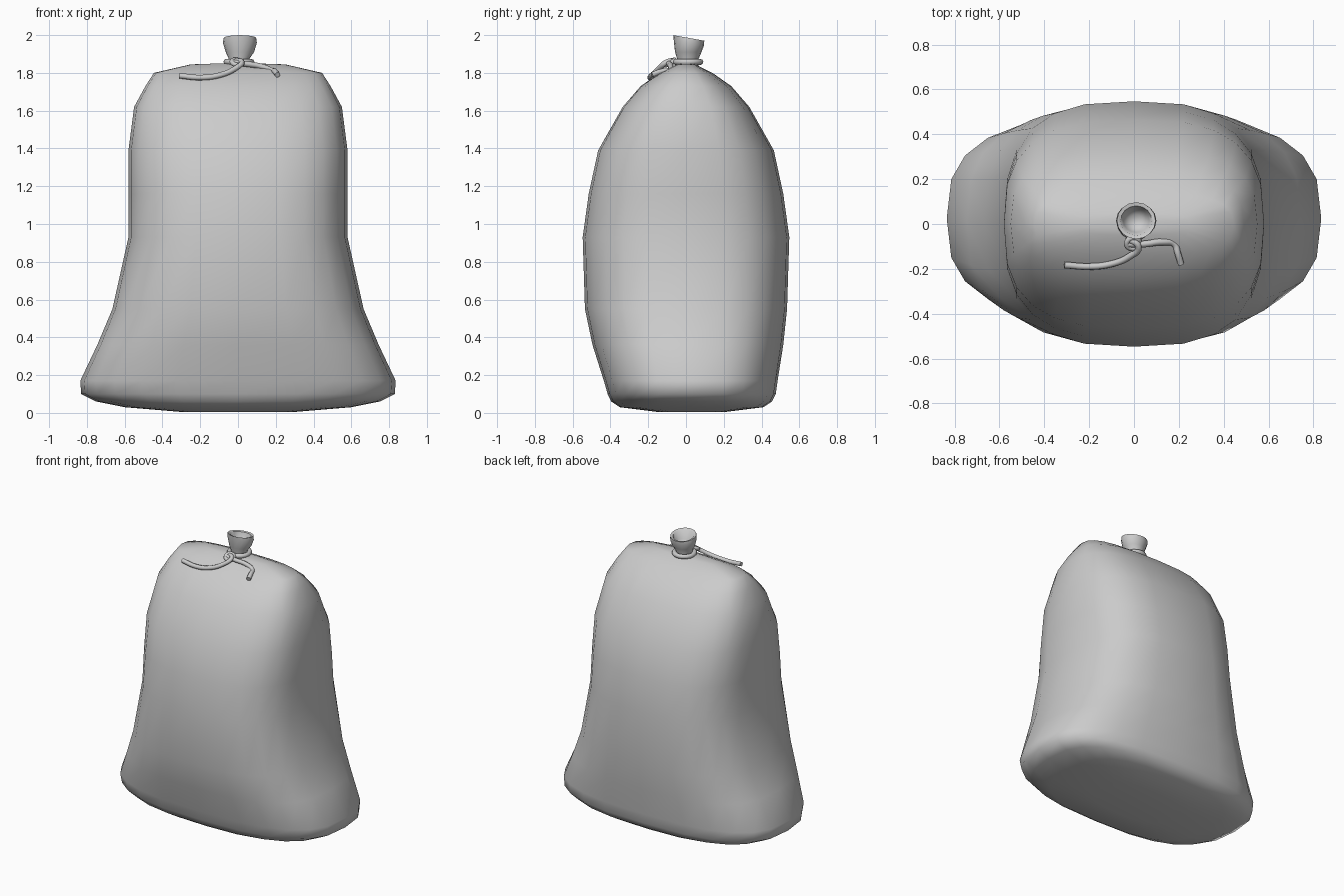
import bpy, bmesh, math

if "Cube" in bpy.data.objects:
    bpy.data.objects.remove(bpy.data.objects["Cube"])


def smooth(obj, angle=60):
    bpy.ops.object.select_all(action='DESELECT')
    obj.select_set(True)
    bpy.context.view_layer.objects.active = obj
    bpy.ops.object.shade_smooth_by_angle(angle=math.radians(angle))


def loft(name, rings, sides, n, height=lambda x, y, i: 0.0):
    """Skin superellipse rings (cx, cy, z, half width, half depth)."""
    bm = bmesh.new()
    loops = []
    for i, (cx, cy, z, a, b) in enumerate(rings):
        loop = []
        for k in range(sides):
            t = 2 * math.pi * k / sides
            c, s = math.cos(t), math.sin(t)
            x = math.copysign(abs(c) ** (2 / n), c) * a if abs(c) > 1e-6 else 0
            y = math.copysign(abs(s) ** (2 / n), s) * b if abs(s) > 1e-6 else 0
            loop.append(bm.verts.new((cx + x, cy + y, z + height(x, y, i))))
        loops.append(loop)
    for lo, hi in zip(loops, loops[1:]):
        for k in range(sides):
            j = (k + 1) % sides
            bm.faces.new((lo[k], lo[j], hi[j], hi[k]))
    bm.faces.new(loops[0][::-1])
    bm.faces.new(loops[-1])
    bmesh.ops.recalc_face_normals(bm, faces=bm.faces)
    mesh = bpy.data.meshes.new(name)
    bm.to_mesh(mesh)
    bm.free()
    obj = bpy.data.objects.new(name, mesh)
    bpy.context.collection.objects.link(obj)
    smooth(obj)
    return obj


def cord(name, points, radius=0.015):
    curve = bpy.data.curves.new(name, 'CURVE')
    curve.dimensions = '3D'
    curve.bevel_depth = radius
    curve.bevel_resolution = 2
    curve.resolution_u = 5
    curve.use_fill_caps = True
    sp = curve.splines.new('BEZIER')
    sp.bezier_points.add(len(points) - 1)
    for p, co in zip(sp.bezier_points, points):
        p.co = co
        p.handle_left_type = p.handle_right_type = 'AUTO'
    obj = bpy.data.objects.new(name, curve)
    bpy.context.collection.objects.link(obj)
    return obj


def ring(name, loc, major, minor, rot=(0, 0, 0)):
    bpy.ops.mesh.primitive_torus_add(location=loc, rotation=rot, major_radius=major,
                                     minor_radius=minor, major_segments=16, minor_segments=8)
    bpy.context.object.name = name
    smooth(bpy.context.object)


# Sack body: wide slumped base, pinched ridge at the top
loft("sack_body", [
    (0, 0.03, 0.005, 0.30, 0.18),
    (0, 0.03, 0.03, 0.60, 0.38),
    (0, 0.03, 0.06, 0.75, 0.425),
    (0, 0.03, 0.10, 0.83, 0.445),
    (0, 0.025, 0.17, 0.835, 0.46),
    (0, 0.01, 0.36, 0.745, 0.505),
    (0, 0.00, 0.55, 0.665, 0.535),
    (0, 0.00, 0.93, 0.58, 0.547),
    (0, 0.00, 1.16, 0.58, 0.515),
    (0, 0.00, 1.39, 0.58, 0.465),
    (0, 0.00, 1.62, 0.55, 0.335),
    (0, 0.00, 1.73, 0.49, 0.24),
    (0, 0.00, 1.80, 0.445, 0.14),
    (0, 0.00, 1.845, 0.25, 0.05),
    (0, 0.00, 1.85, 0.10, 0.02),
], 24, 2.8)

# Flared hollow neck with a sloping rim
loft("sack_neck", [
    (0.005, 0.01, 1.83, 0.055, 0.055),
    (0.005, 0.01, 1.87, 0.052, 0.055),
    (0.01, 0.012, 1.91, 0.075, 0.07),
    (0.01, 0.015, 1.96, 0.09, 0.08),
    (0.01, 0.015, 1.985, 0.086, 0.082),
    (0.01, 0.015, 1.98, 0.070, 0.066),
    (0.01, 0.015, 1.93, 0.058, 0.052),
    (0.01, 0.015, 1.90, 0.030, 0.028),
], 16, 2.0, lambda x, y, i: -0.18 * y if 3 <= i <= 5 else 0)

# Cord tied round the neck
ring("neck_cord", (0.005, 0.01, 1.858), 0.066, 0.016)
ring("cord_knot", (-0.005, -0.085, 1.855), 0.028, 0.013, (0.5, 0.2, 0))

# Loose ends lying on the sack
cord("cord_end_left", [(-0.03, -0.065, 1.86), (0.02, -0.10, 1.858), (-0.02, -0.145, 1.82),
                       (-0.10, -0.178, 1.787), (-0.20, -0.19, 1.775), (-0.31, -0.183, 1.785)])
cord("cord_end_right", [(-0.03, -0.09, 1.855), (0.04, -0.09, 1.848), (0.13, -0.08, 1.832),
                        (0.18, -0.09, 1.812), (0.195, -0.13, 1.808), (0.21, -0.18, 1.79)])
